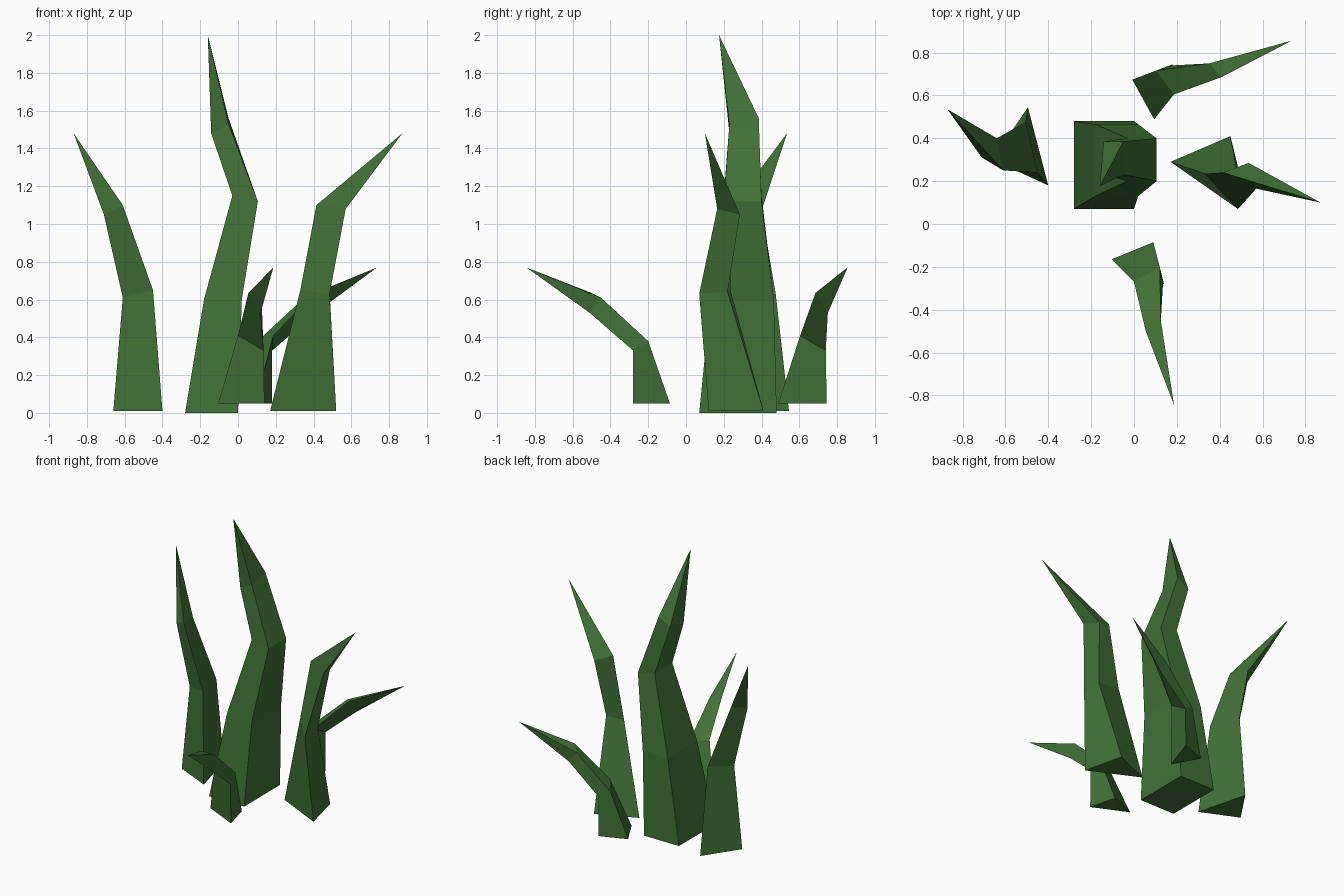
import bpy
import bmesh
from math import radians
from mathutils import Matrix, Vector

default_cube = bpy.data.objects.get("Cube")
if default_cube:
    bpy.data.objects.remove(default_cube, do_unlink=True)

# One green for every blade
green = bpy.data.materials.new("leaf_green")
green.use_nodes = True
leaf_colour = (0.053, 0.168, 0.038, 1.0)
green.diffuse_color = leaf_colour
green.node_tree.nodes["Principled BSDF"].inputs["Base Color"].default_value = leaf_colour


def make_blade(name, rings, tip, placement=Matrix.Identity(4)):
    """Loft a flat-faced blade through its rings and close it at the tip."""
    bm = bmesh.new()
    loops = [[bm.verts.new(Vector(point)) for point in ring] for ring in rings]
    apex = bm.verts.new(Vector(tip))
    sides = len(loops[0])
    bm.faces.new(list(reversed(loops[0])))
    for lower, upper in zip(loops, loops[1:]):
        for i in range(sides):
            j = (i + 1) % sides
            bm.faces.new((lower[i], lower[j], upper[j], upper[i]))
    for i in range(sides):
        bm.faces.new((loops[-1][i], loops[-1][(i + 1) % sides], apex))
    bmesh.ops.transform(bm, matrix=placement, verts=bm.verts)
    bmesh.ops.recalc_face_normals(bm, faces=bm.faces)
    mesh = bpy.data.meshes.new(name)
    bm.to_mesh(mesh)
    bm.free()
    mesh.materials.append(green)
    blade = bpy.data.objects.new(name, mesh)
    bpy.context.scene.collection.objects.link(blade)
    return blade


def four_sided(left, right, front, back, height, tilt_x=0.0, tilt_y=0.0):
    """Rectangular ring whose height changes across its width and depth."""
    return [(left, front, height),
            (right, front, height + tilt_x),
            (right, back, height + tilt_x + tilt_y),
            (left, back, height + tilt_y)]


# Tall centre blade with a four-sided section
make_blade("centre_blade", [
    four_sided(-0.28, 0.0, 0.07, 0.48, 0.0),
    four_sided(-0.18, 0.02, 0.13, 0.465, 0.6),
    four_sided(-0.03, 0.105, 0.2, 0.4, 1.15, tilt_x=-0.03),
    four_sided(-0.142, -0.05, 0.23, 0.385, 1.48, tilt_x=0.05, tilt_y=0.03),
], tip=(-0.16, 0.175, 2.0))

# Three-sided blade leaning towards +x
make_blade("left_blade", [
    [(0.17, 0.29, 0.01), (0.52, 0.12, 0.01), (0.45, 0.41, 0.01)],
    [(0.33, 0.235, 0.65), (0.485, 0.07, 0.63), (0.485, 0.22, 0.64)],
    [(0.415, 0.24, 1.1), (0.57, 0.165, 1.08), (0.535, 0.285, 1.05)],
], tip=(0.87, 0.1, 1.48))

# Three-sided blade leaning towards -x
make_blade("right_blade", [
    [(-0.4, 0.18, 0.01), (-0.495, 0.545, 0.01), (-0.66, 0.3, 0.01)],
    [(-0.45, 0.24, 0.65), (-0.505, 0.475, 0.63), (-0.61, 0.32, 0.61)],
    [(-0.61, 0.25, 1.1), (-0.64, 0.4, 1.07), (-0.71, 0.31, 1.05)],
], tip=(-0.87, 0.535, 1.48))

# Short bent blade, used at the front and turned for the back
short_rings = [
    [(-0.105, -0.165, 0.05), (0.14, -0.28, 0.05), (0.09, -0.085, 0.05)],
    [(0.0, -0.27, 0.41), (0.135, -0.28, 0.33), (0.12, -0.2, 0.38)],
    [(0.055, -0.5, 0.635), (0.12, -0.51, 0.53), (0.125, -0.45, 0.61)],
]
short_tip = (0.187, -0.845, 0.77)
turned = Matrix.Translation((-0.082, 0.574, 0.0)) @ Matrix.Rotation(radians(96.5), 4, "Z")
make_blade("front_short_blade", short_rings, short_tip)
make_blade("back_short_blade", short_rings, short_tip, turned)
